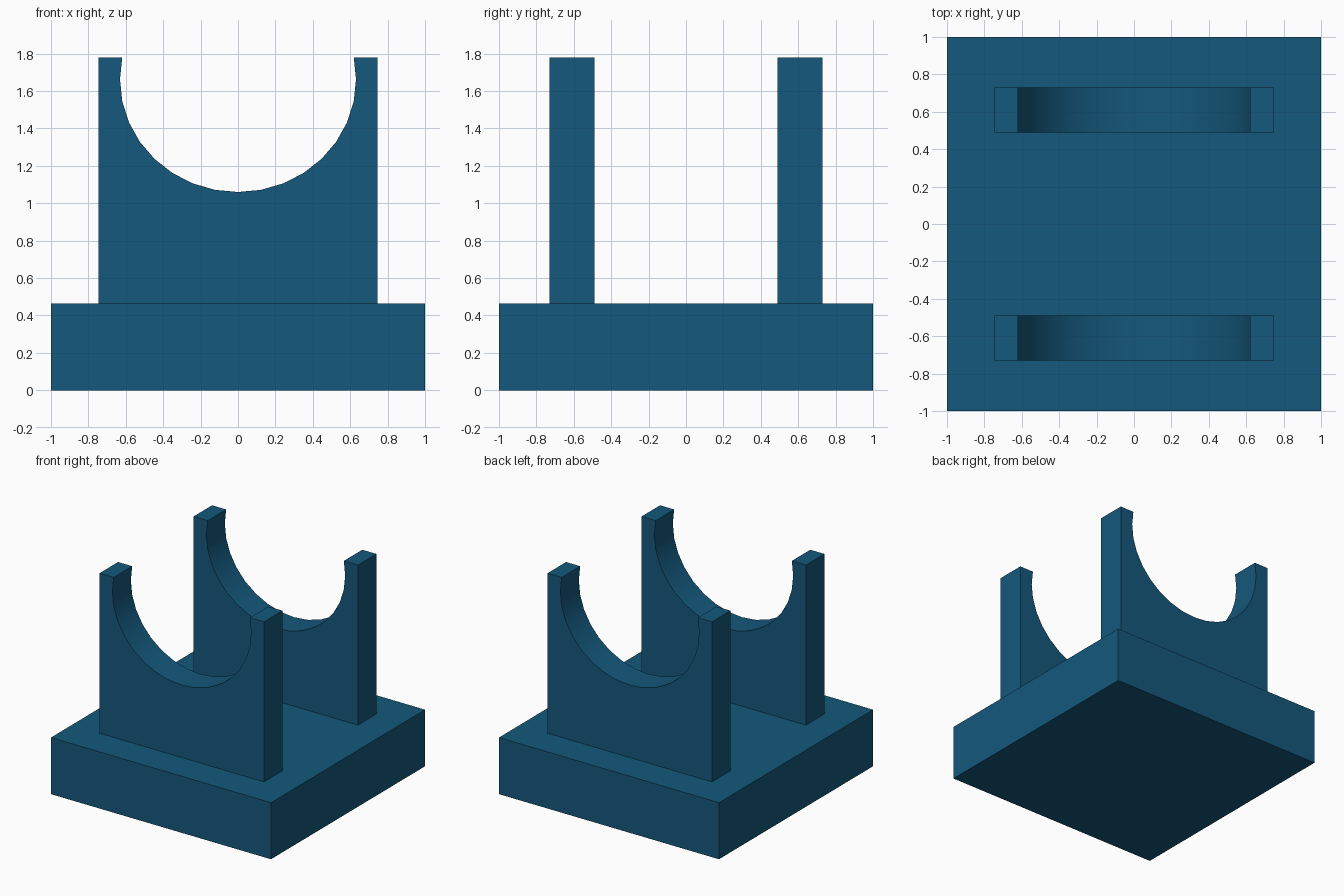
import bpy, bmesh, math

if "Cube" in bpy.data.objects:
    bpy.data.objects.remove(bpy.data.objects["Cube"])

BASE_TOP, TOP = 0.465, 1.78
HALF_W = 0.747            # half width of each cradle plate
RX, RZ, CZ = 0.631, 0.603, 1.663   # cradle opening (32-sided, slightly oval)

blue = bpy.data.materials.new("blue")
blue.diffuse_color = (0.007, 0.098, 0.2, 1)
blue.use_nodes = True
blue.node_tree.nodes["Principled BSDF"].inputs["Base Color"].default_value = blue.diffuse_color


def extrude_profile(name, profile, y0, y1):
    """Extrude an x/z outline from y0 to y1."""
    bm = bmesh.new()
    face = bm.faces.new([bm.verts.new((x, y0, z)) for x, z in profile])
    ext = bmesh.ops.extrude_face_region(bm, geom=[face])["geom"]
    verts = [g for g in ext if isinstance(g, bmesh.types.BMVert)]
    bmesh.ops.translate(bm, verts=verts, vec=(0, y1 - y0, 0))
    bmesh.ops.recalc_face_normals(bm, faces=bm.faces)
    mesh = bpy.data.meshes.new(name)
    bm.to_mesh(mesh)
    bm.free()
    mesh.materials.append(blue)
    obj = bpy.data.objects.new(name, mesh)
    bpy.context.collection.objects.link(obj)
    return obj


# Base slab
extrude_profile("base", [(-1, 0), (1, 0), (1, BASE_TOP), (-1, BASE_TOP)], -1, 1)

# Cradle outline: plate with a round opening, arc runs past the widest point
arc = []
for i in range(-9, 10):
    a = math.radians(11.25 * i)
    z = TOP if abs(i) == 9 else CZ - RZ * math.cos(a)
    arc.append((-RX * math.sin(a), z))
outline = [(-HALF_W, TOP), (-HALF_W, BASE_TOP), (HALF_W, BASE_TOP), (HALF_W, TOP)] + arc

# Front and back cradles
for name, y0, y1 in (("front_cradle", -0.73, -0.49), ("back_cradle", 0.49, 0.73)):
    cradle = extrude_profile(name, outline, y0, y1)
    bpy.ops.object.select_all(action='DESELECT')
    cradle.select_set(True)
    bpy.context.view_layer.objects.active = cradle
    bpy.ops.object.shade_smooth_by_angle(angle=math.radians(30))
